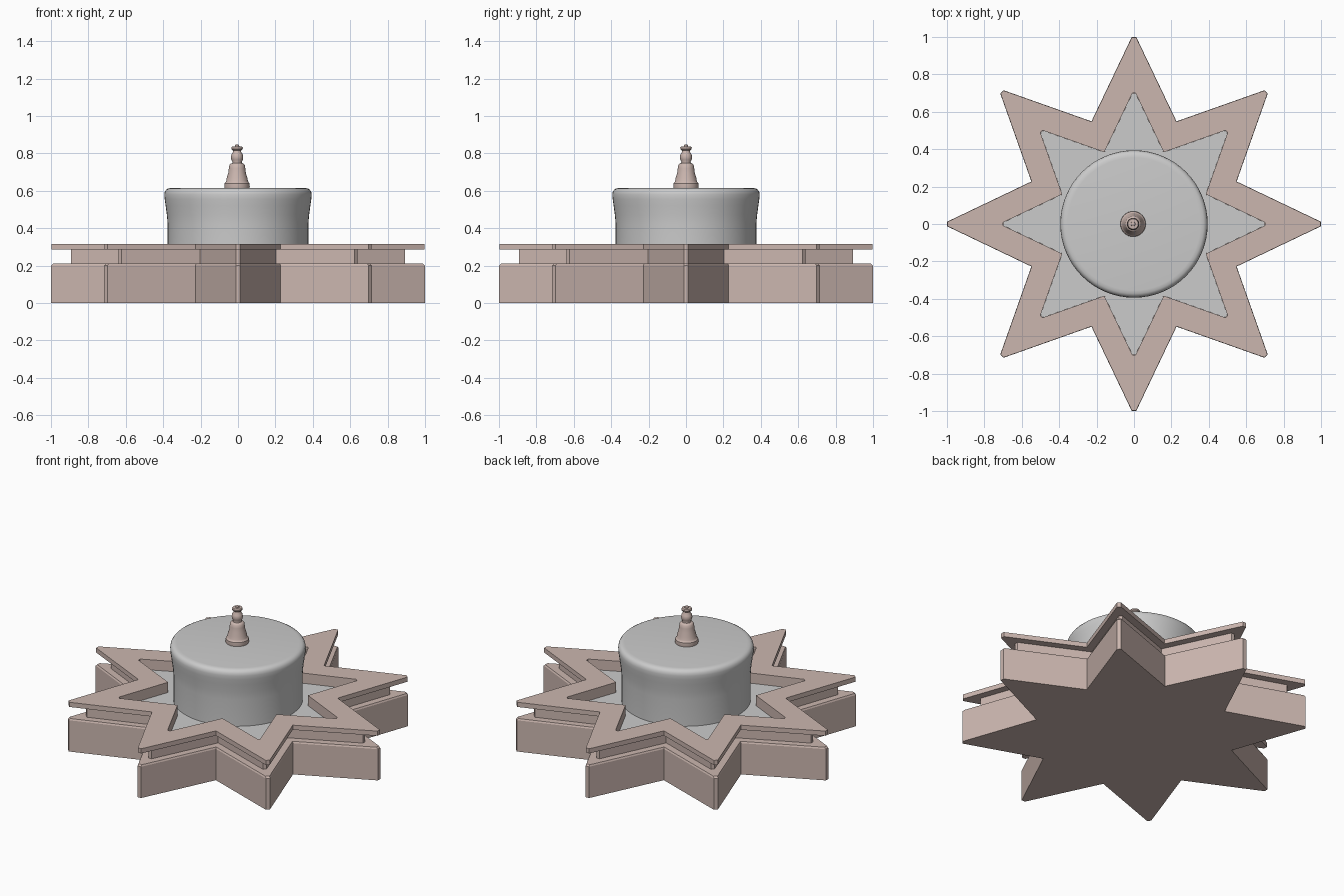
import bpy, bmesh, math

if "Cube" in bpy.data.objects:
    bpy.data.objects.remove(bpy.data.objects["Cube"])

brown = bpy.data.materials.new("brown")
brown.diffuse_color = (0.6, 0.47, 0.43, 1)
brown.use_nodes = True
brown.node_tree.nodes["Principled BSDF"].inputs["Base Color"].default_value = brown.diffuse_color


def star(radius, z):
    """Eight-pointed star outline with slightly blunted tips."""
    pts = []
    for i in range(8):
        a = i * math.pi / 4
        for r, off in ((1.0, -0.012), (1.0, 0.012), (0.594, math.pi / 8)):
            pts.append((radius * r * math.cos(a + off), radius * r * math.sin(a + off), z))
    return pts


def loft(name, loops, mat=None, closed=False):
    """Bridge a stack of loops; cap the ends, or join last to first when closed."""
    bm = bmesh.new()
    rings = [[bm.verts.new(p) for p in loop] for loop in loops]
    n = len(rings[0])
    pairs = list(zip(rings, rings[1:]))
    if closed:
        pairs.append((rings[-1], rings[0]))
    else:
        bm.faces.new(rings[0][::-1])
        bm.faces.new(rings[-1])
    for a, b in pairs:
        for i in range(n):
            j = (i + 1) % n
            bm.faces.new((a[i], a[j], b[j], b[i]))
    bmesh.ops.recalc_face_normals(bm, faces=bm.faces)
    me = bpy.data.meshes.new(name)
    bm.to_mesh(me)
    bm.free()
    ob = bpy.data.objects.new(name, me)
    bpy.context.collection.objects.link(ob)
    if mat:
        me.materials.append(mat)
    return ob


def turned(name, profile, mat=None, segs=64, x=0.0):
    """Round part from (radius, z) profile, smooth shaded."""
    loops = [[(x + r * math.cos(2 * math.pi * i / segs), r * math.sin(2 * math.pi * i / segs), z)
              for i in range(segs)] for r, z in profile]
    ob = loft(name, loops, mat)
    bpy.ops.object.select_all(action='DESELECT')
    ob.select_set(True)
    bpy.context.view_layer.objects.active = ob
    bpy.ops.object.shade_smooth_by_angle(angle=math.radians(35))
    return ob


# Star-shaped base slab with a fine chamfer on top
loft("base_slab", [star(1, 0), star(1, 0.2), star(0.99, 0.21)], brown)

# Recessed neck and overhanging rim, both open in the middle
for name, outer, z0, z1 in (("recessed_neck", 0.893, 0.21, 0.285), ("top_rim", 0.997, 0.285, 0.315)):
    loft(name, [star(outer, z0), star(outer, z1), star(0.7, z1), star(0.7, z0)], brown, closed=True)

# Grey floor inside the rim
loft("inner_floor", [star(0.699, 0.21), star(0.699, 0.25)])

# Central drum, flared towards a rounded top edge
turned("drum", [(0.376, 0.25), (0.376, 0.42), (0.380, 0.47), (0.387, 0.52), (0.392, 0.555),
                (0.394, 0.58), (0.391, 0.596), (0.383, 0.607), (0.372, 0.613), (0.355, 0.615)])

# Turned finial on top
turned("finial", [(0.066, 0.61), (0.068, 0.62), (0.067, 0.64), (0.061, 0.646), (0.058, 0.652),
                  (0.055, 0.67), (0.047, 0.695), (0.044, 0.72), (0.041, 0.738), (0.035, 0.745),
                  (0.026, 0.748), (0.025, 0.755), (0.031, 0.767), (0.033, 0.78), (0.030, 0.795),
                  (0.022, 0.807), (0.021, 0.815), (0.030, 0.822), (0.031, 0.83), (0.027, 0.836),
                  (0.012, 0.837), (0.011, 0.844), (0.006, 0.847)], brown, segs=32, x=-0.005)
